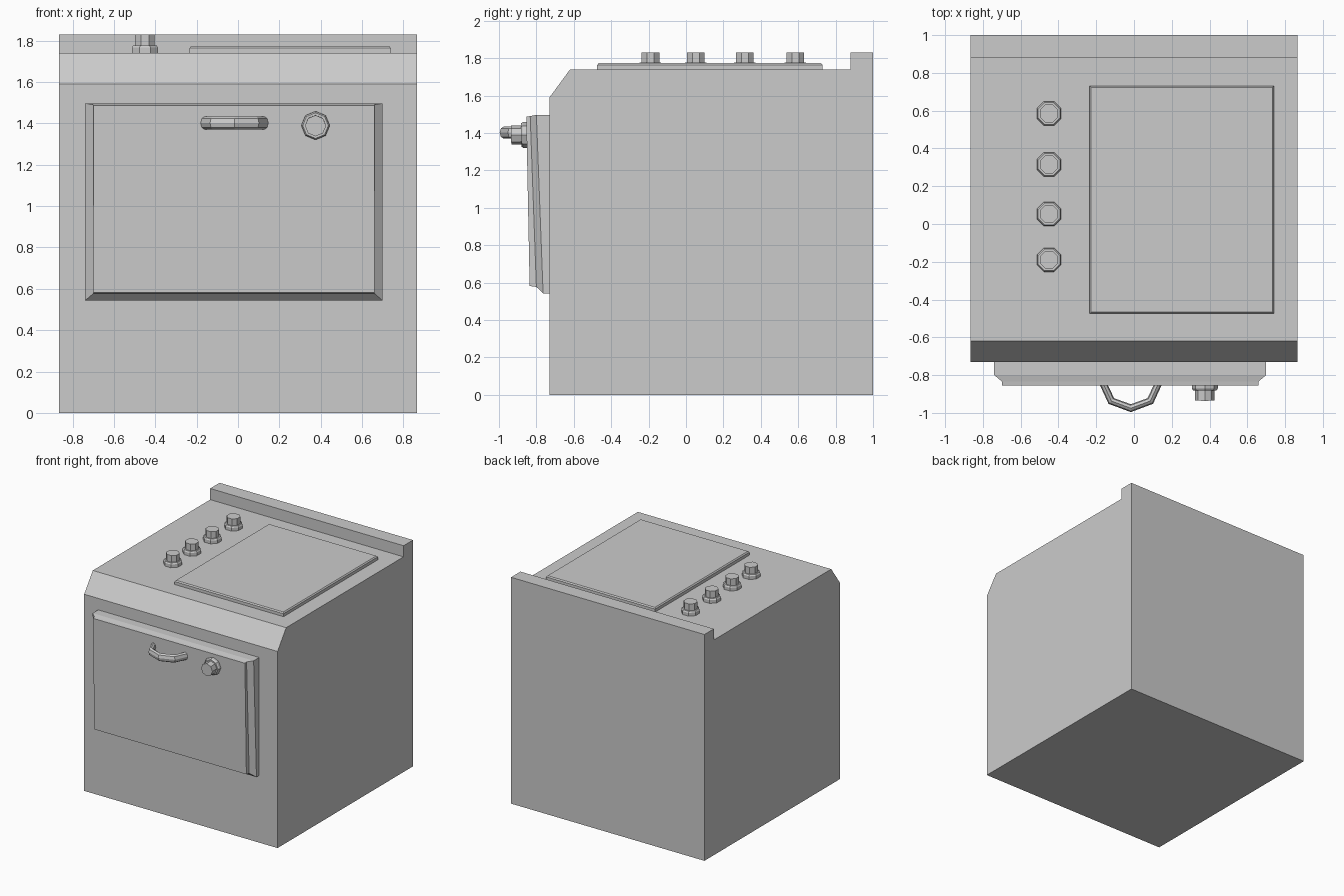
import bpy, bmesh, math
from mathutils import Vector, Matrix

if "Cube" in bpy.data.objects:
    bpy.data.objects.remove(bpy.data.objects["Cube"])


def loft(name, rings, matrix=Matrix.Identity(4)):
    """Skin a stack of equal-length point rings and cap both ends."""
    bm = bmesh.new()
    loops = [[bm.verts.new(matrix @ Vector(p)) for p in ring] for ring in rings]
    n = len(loops[0])
    for a, b in zip(loops, loops[1:]):
        for i in range(n):
            j = (i + 1) % n
            bm.faces.new((a[i], a[j], b[j], b[i]))
    bm.faces.new(loops[0][::-1])
    bm.faces.new(loops[-1])
    bmesh.ops.recalc_face_normals(bm, faces=bm.faces)
    mesh = bpy.data.meshes.new(name)
    bm.to_mesh(mesh)
    bm.free()
    obj = bpy.data.objects.new(name, mesh)
    bpy.context.collection.objects.link(obj)
    return obj


def knob(name, matrix, turn=math.pi / 8):
    """Eight-sided stepped knob rising along local z."""
    rings = []
    for r, z in ((0.069, -0.01), (0.069, 0.026), (0.062, 0.036), (0.051, 0.036), (0.051, 0.09)):
        rings.append([(r * math.cos(turn + i * math.pi / 4),
                       r * math.sin(turn + i * math.pi / 4), z) for i in range(8)])
    return loft(name, rings, matrix)


def rect(x0, x1, y0, y1, z):
    return [(x0, y0, z), (x1, y0, z), (x1, y1, z), (x0, y1, z)]


# Body: side profile with sloped front edge and raised back ledge
profile = [(-0.73, 0), (1, 0), (1, 1.83), (0.88, 1.83), (0.88, 1.74), (-0.62, 1.74), (-0.73, 1.59)]
loft("body", [[(x, y, z) for y, z in profile] for x in (-0.865, 0.865)])


# Oven door: leaning slab with bevelled rim
def door_ring(x0, x1, z0, z1, y_low, y_high):
    return [(x0, y_low, z0), (x1, y_low, z0), (x1, y_high, z1), (x0, y_high, z1)]


loft("oven_door", [
    door_ring(-0.74, 0.70, 0.543, 1.497, -0.725, -0.725),
    door_ring(-0.74, 0.70, 0.543, 1.497, -0.764, -0.80),
    door_ring(-0.70, 0.66, 0.577, 1.49, -0.80, -0.833),
    door_ring(-0.70, 0.66, 0.582, 1.487, -0.836, -0.854),
])

# Flat cooking plate
loft("cooking_plate", [
    rect(-0.235, 0.74, -0.475, 0.73, 1.735),
    rect(-0.235, 0.74, -0.475, 0.73, 1.764),
    rect(-0.227, 0.732, -0.467, 0.722, 1.773),
])

# Control knobs on top
for i, y in enumerate((0.585, 0.315, 0.053, -0.19)):
    knob(f"top_knob_{i + 1}", Matrix.Translation((-0.45, y, 1.74)))

# Knob on the door
knob("door_knob", Matrix.Translation((0.375, -0.845, 1.39)) @ Matrix.Rotation(math.radians(91), 4, 'X'), 0)

# Door handle: half ring with an octagonal tube
rings = []
for k in range(5):
    a = math.pi * k / 4
    ring = []
    for i in range(8):
        t = i * math.pi / 4 
        c = 0.021 * math.cos(t)
        ring.append(((0.146 + c) * math.cos(a) - 0.017,
                     -0.845 - (0.13 + c) * math.sin(a),
                     1.402 + 0.032 * math.sin(t)))
    rings.append(ring)
loft("door_handle", rings)
